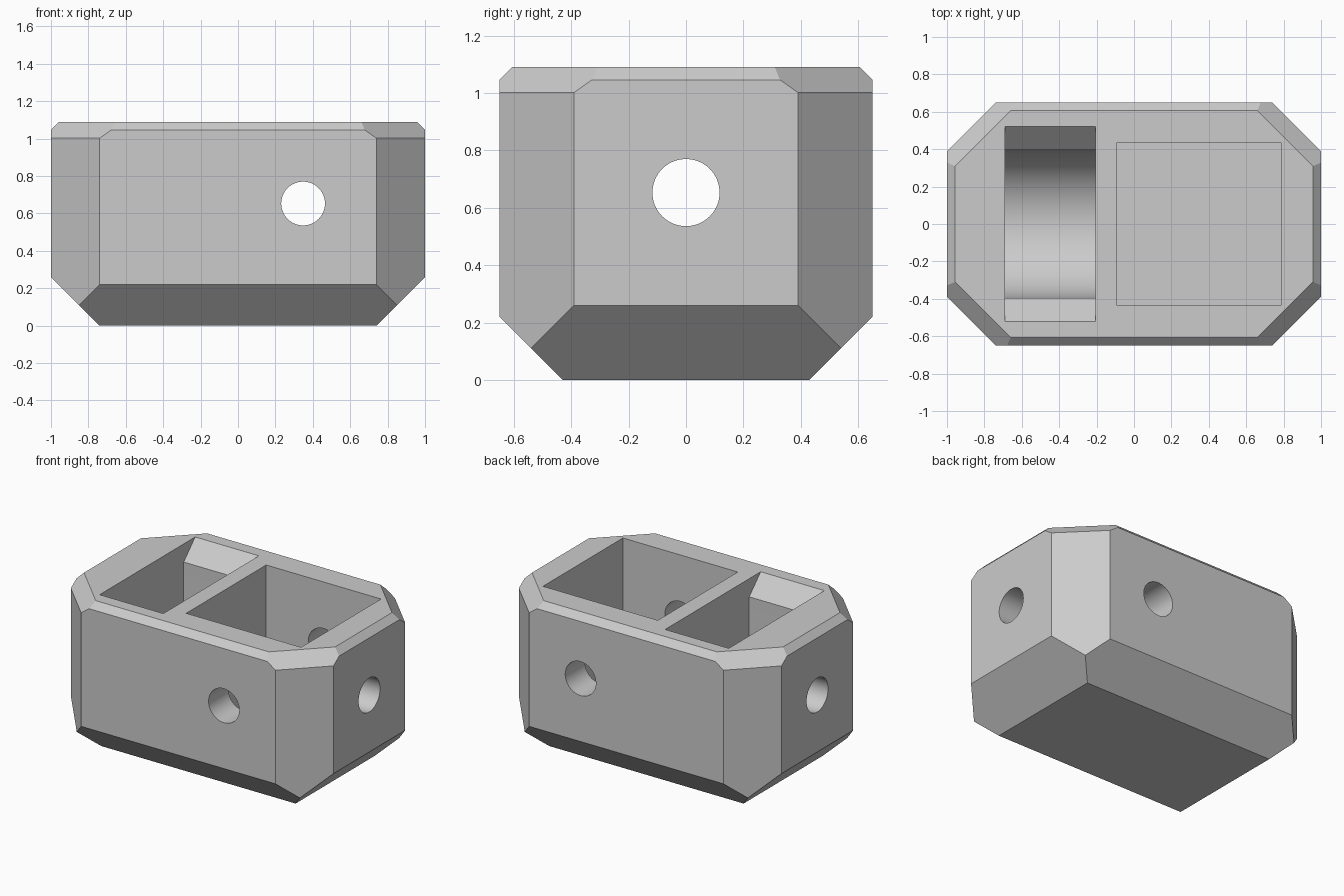
import bpy, bmesh
from math import pi, sin, cos, sqrt, radians
from mathutils import Vector, Matrix

if "Cube" in bpy.data.objects:
    bpy.data.objects.remove(bpy.data.objects["Cube"], do_unlink=True)

HX, HY, H = 1.0, 0.65, 1.09       # half length, half width, height
HOLE_Z, HOLE_R = 0.653, 0.117
ABOVE = H + 0.1                   # cutters reach past the top face

grey = bpy.data.materials.new("plain_grey")
grey.use_nodes = True
grey.diffuse_color = (0.6, 0.6, 0.6, 1)
grey.node_tree.nodes["Principled BSDF"].inputs["Base Color"].default_value = (0.6, 0.6, 0.6, 1)


def make_object(name, bm):
    bmesh.ops.recalc_face_normals(bm, faces=bm.faces)
    mesh = bpy.data.meshes.new(name)
    bm.to_mesh(mesh)
    bm.free()
    mesh.materials.append(grey)
    obj = bpy.data.objects.new(name, mesh)
    bpy.context.collection.objects.link(obj)
    return obj


def box(x0, x1, y0, y1, z0, z1):
    bm = bmesh.new()
    size = Matrix.Diagonal((x1 - x0, y1 - y0, z1 - z0, 1))
    centre = Matrix.Translation(((x0 + x1) / 2, (y0 + y1) / 2, (z0 + z1) / 2))
    bmesh.ops.create_cube(bm, size=1, matrix=centre @ size)
    return bm


def chamfer(bm, point, normal):
    """Slice off everything beyond a plane and cap the cut."""
    geom = bm.verts[:] + bm.edges[:] + bm.faces[:]
    cut = bmesh.ops.bisect_plane(bm, geom=geom, plane_co=point, plane_no=normal, clear_outer=True)
    edges = [e for e in cut["geom_cut"] if isinstance(e, bmesh.types.BMEdge)]
    bmesh.ops.contextual_create(bm, geom=edges)


# Body: a block with chamfered corners, bottom edges and top rim
bm = box(-HX, HX, -HY, HY, 0, H)
for s in (-1, 1):
    for t in (-1, 1):
        chamfer(bm, Vector((s * HX, t * 0.39, 0)), Vector((s, t, 0)))
for s in (-1, 1):
    chamfer(bm, Vector((s * HX, 0, 0.26)), Vector((s, 0, -1)))
    chamfer(bm, Vector((0, s * HY, 0.22)), Vector((0, s, -1)))
    chamfer(bm, Vector((s * HX, 0, 1.046)), Vector((s, 0, 1)))
    chamfer(bm, Vector((0, s * HY, 1.046)), Vector((0, s, 1)))
    for t in (-1, 1):
        chamfer(bm, Vector((s * HX, t * 0.39, 1.002)), Vector((s, t, sqrt(2))))
body = make_object("body", bm)

# Square pocket
cutters = [make_object("square_pocket_cutter", box(-0.09, 0.785, -0.435, 0.435, 0.22, ABOVE))]

# Round-bottomed pocket with a sloped mouth at both ends
R, SLOPE = 0.395, 0.125
profile = [(R + SLOPE, ABOVE), (R + SLOPE, H), (R, H - SLOPE)]
profile += [(R * cos(a), HOLE_Z - R * sin(a)) for a in (pi * i / 48 for i in range(49))]
profile += [(-R, H - SLOPE), (-R - SLOPE, H), (-R - SLOPE, ABOVE)]
bm = bmesh.new()
face = bm.faces.new([bm.verts.new((-0.69, y, z)) for y, z in profile])
ext = bmesh.ops.extrude_face_region(bm, geom=[face])
new_verts = [v for v in ext["geom"] if isinstance(v, bmesh.types.BMVert)]
bmesh.ops.translate(bm, verts=new_verts, vec=(0.485, 0, 0))
cutters.append(make_object("round_pocket_cutter", bm))

# Round holes right through the length and the width
for name, x, axis in (("long_hole_cutter", 0, "Y"), ("cross_hole_cutter", 0.348, "X")):
    bm = bmesh.new()
    place = Matrix.Translation((x, 0, HOLE_Z)) @ Matrix.Rotation(pi / 2, 4, axis)
    bmesh.ops.create_cone(bm, cap_ends=True, segments=64, radius1=HOLE_R,
                          radius2=HOLE_R, depth=3, matrix=place)
    cutters.append(make_object(name, bm))

# Cut the pockets and holes, then drop the cutters
bpy.ops.object.select_all(action="DESELECT")
bpy.context.view_layer.objects.active = body
body.select_set(True)
for cutter in cutters:
    cutter.hide_render = True
    mod = body.modifiers.new(cutter.name, "BOOLEAN")
    mod.operation = "DIFFERENCE"
    mod.solver = "EXACT"
    mod.object = cutter
    bpy.ops.object.modifier_apply(modifier=mod.name)
    bpy.data.objects.remove(cutter, do_unlink=True)

bpy.ops.object.shade_smooth_by_angle(angle=radians(30))
